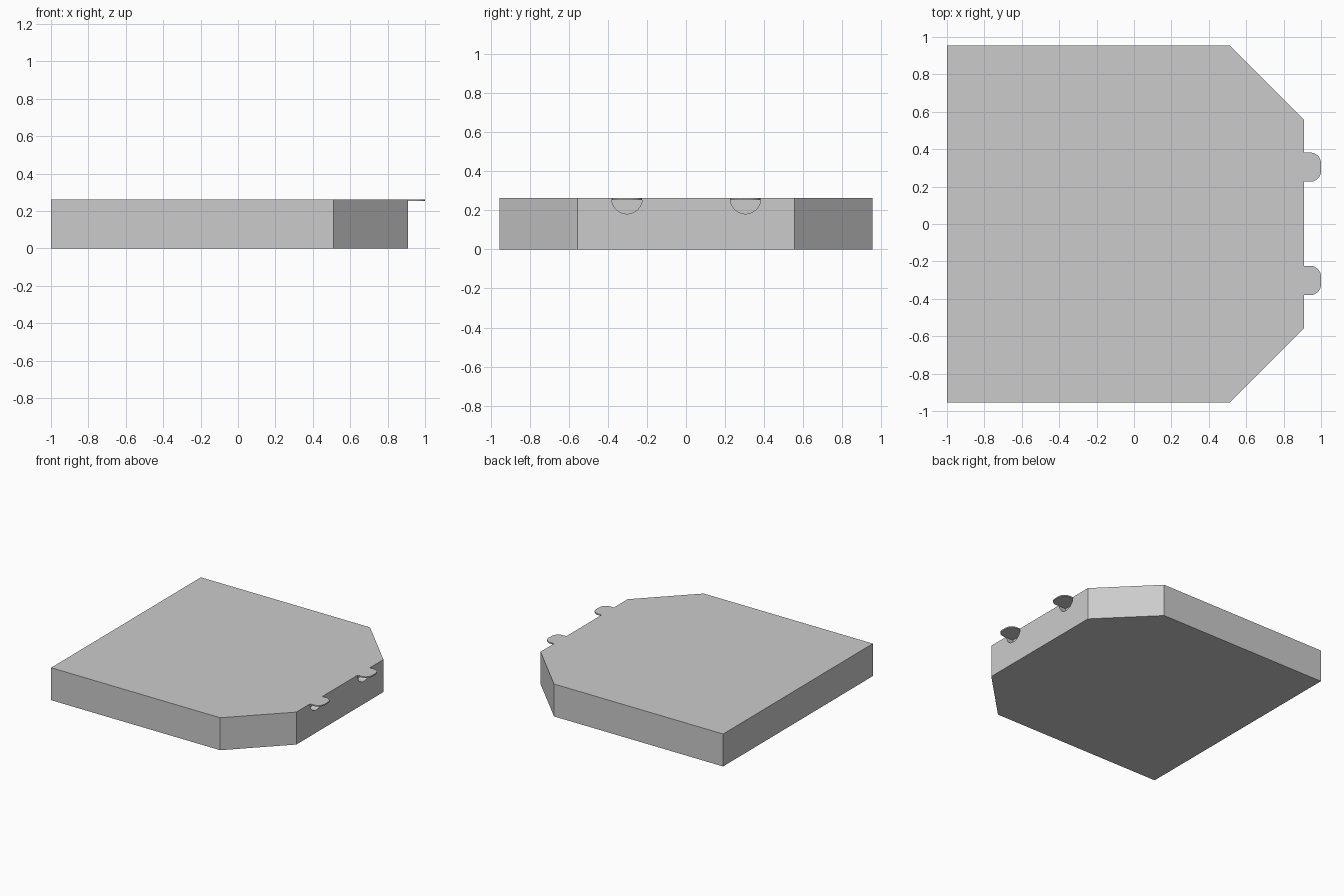
import bpy, bmesh
from math import sin, cos, pi, sqrt, asin

if "Cube" in bpy.data.objects:
    bpy.data.objects.remove(bpy.data.objects["Cube"])

TOP, ROOF, WALL = 0.262, 0.252, 0.91   # slab top, underside of tabs, right wall


def prism(name, profile, offset):
    """Extrude a closed 3D profile by an offset vector."""
    bm = bmesh.new()
    face = bm.faces.new([bm.verts.new(p) for p in profile])
    ext = bmesh.ops.extrude_face_region(bm, geom=[face])
    verts = [g for g in ext["geom"] if isinstance(g, bmesh.types.BMVert)]
    bmesh.ops.translate(bm, verts=verts, vec=offset)
    bmesh.ops.recalc_face_normals(bm, faces=bm.faces)
    mesh = bpy.data.meshes.new(name)
    bm.to_mesh(mesh)
    bm.free()
    obj = bpy.data.objects.new(name, mesh)
    bpy.context.collection.objects.link(obj)
    return obj


# Slab with two chamfered corners
h = 0.955
slab = prism("slab", [(-1, -h, 0), (0.51, -h, 0), (WALL, -h + 0.4, 0),
                      (WALL, h - 0.4, 0), (0.51, h, 0), (-1, h, 0)], (0, 0, TOP))

R, CZ = 0.078, 0.26      # notch radius and centre height
CR, N = 0.058, 12        # tab corner radius, segments
cutters = []
for side, y0 in (("front", -0.302), ("back", 0.304)):
    # Round-bottomed notch under the tab
    a0 = asin((CZ - ROOF) / R)
    arc = [pi + a0 + (pi - 2 * a0) * i / 24 for i in range(25)]
    cut = prism(side + "_notch_cutter",
                [(WALL - 0.06, y0 + R * cos(a), CZ + R * sin(a)) for a in arc],
                (0.12, 0, 0))
    cut.hide_render = True
    cut.hide_set(True)
    mod = slab.modifiers.new(side + "_notch", 'BOOLEAN')
    mod.operation, mod.solver, mod.object = 'DIFFERENCE', 'EXACT', cut
    cutters.append(cut)

    # Thin tab with rounded outer corners
    pts = [(WALL, y0 - R, ROOF)]
    for sy, start in ((-1, -pi / 2), (1, 0)):
        for i in range(N + 1):
            a = start + pi / 2 * i / N
            pts.append((1 - CR + CR * cos(a), y0 + sy * (R - CR) + CR * sin(a), ROOF))
    pts.append((WALL, y0 + R, ROOF))
    prism(side + "_tab", pts, (0, 0, TOP - ROOF))

# Apply the notches and drop the cutters
bpy.context.view_layer.objects.active = slab
for mod in list(slab.modifiers):
    bpy.ops.object.modifier_apply(modifier=mod.name)
for cut in cutters:
    bpy.data.objects.remove(cut)
